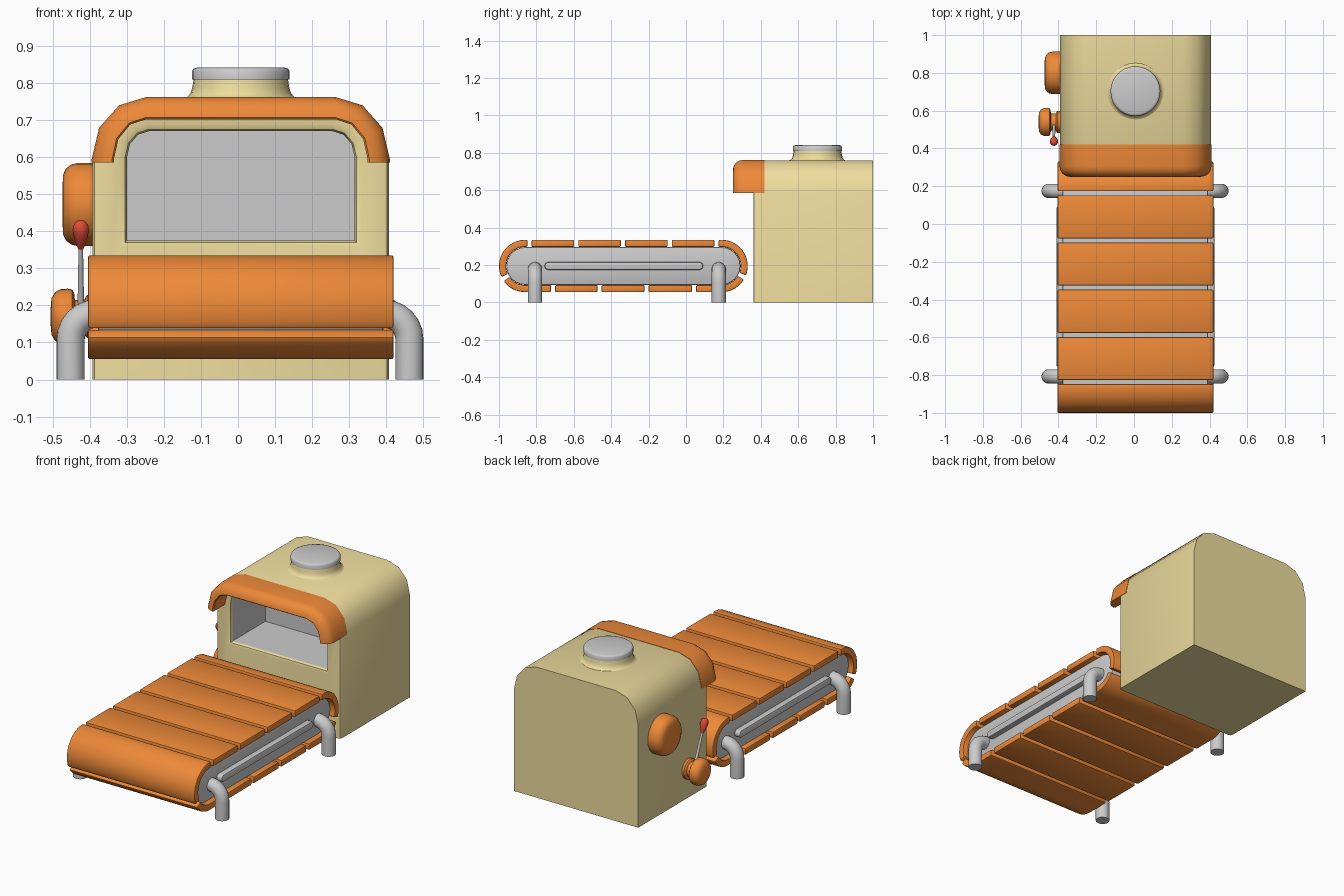
import bpy, bmesh
from math import sin, cos, pi, radians
from mathutils import Vector, Matrix

if "Cube" in bpy.data.objects:
    bpy.data.objects.remove(bpy.data.objects["Cube"])

CX = 0.0075  # centre line of the machine


def material(name, rgb):
    m = bpy.data.materials.new(name)
    m.diffuse_color = (*rgb, 1)
    m.use_nodes = True
    m.node_tree.nodes["Principled BSDF"].inputs["Base Color"].default_value = m.diffuse_color
    return m


ORANGE = material("orange", (0.85, 0.25, 0.04))
CREAM = material("cream", (0.86, 0.72, 0.34))
RED = material("red", (0.75, 0.07, 0.04))


def loft(name, rings, mat=None, caps=(True, True), flip=False, bevel=0):
    """Skin a list of closed rings that share a vertex count."""
    bm = bmesh.new()
    rows = [[bm.verts.new(p) for p in ring] for ring in rings]
    n = len(rows[0])
    for a, b in zip(rows, rows[1:]):
        for i in range(n):
            j = (i + 1) % n
            bm.faces.new((a[i], a[j], b[j], b[i]))
    if caps[0]:
        bm.faces.new(rows[0])
    if caps[1]:
        bm.faces.new(rows[-1])
    bmesh.ops.recalc_face_normals(bm, faces=bm.faces)
    if bevel:
        edges = [e for e in bm.edges if e.calc_face_angle(0) > 1]
        bmesh.ops.bevel(bm, geom=edges, offset=bevel, segments=2, profile=0.5, affect='EDGES')
    if flip:
        bmesh.ops.reverse_faces(bm, faces=bm.faces)
    mesh = bpy.data.meshes.new(name)
    bm.to_mesh(mesh)
    bm.free()
    ob = bpy.data.objects.new(name, mesh)
    bpy.context.collection.objects.link(ob)
    if mat:
        mesh.materials.append(mat)
    bpy.ops.object.select_all(action='DESELECT')
    bpy.context.view_layer.objects.active = ob
    ob.select_set(True)
    bpy.ops.object.shade_smooth_by_angle(angle=radians(42))
    return ob


def lathe(name, profile, origin, axis, mat=None, n=28):
    """Revolve (radius, height) points around an axis."""
    rot = Vector(axis).to_track_quat('Z', 'Y').to_matrix()
    rings = [[Vector(origin) + rot @ Vector((r * cos(2 * pi * i / n), r * sin(2 * pi * i / n), h))
              for i in range(n)] for r, h in profile]
    return loft(name, rings, mat)


def arch(hw, zb, zt, rx, rz, y, n=3):
    """Doorway outline: square bottom corners, rounded top corners."""
    left = [(-hw, zb)]
    for i in range(n + 1):
        a = pi / 2 * i / n
        left.append((-hw + rx - rx * cos(a), zt - rz + rz * sin(a)))
    right = [(-x, z) for x, z in reversed(left)]
    return [(CX + x, y, z) for x, z in left + right]


# Oven body with a framed opening, and its grey chamber
loft("oven_body", [
    arch(0.40, 0, 0.76, 0.145, 0.165, 1.0),
    arch(0.40, 0, 0.76, 0.145, 0.165, 0.375),
    arch(0.395, 0, 0.755, 0.14, 0.16, 0.364),
    arch(0.385, 0, 0.745, 0.13, 0.15, 0.36),
    arch(0.325, 0.358, 0.688, 0.075, 0.085, 0.36),
    arch(0.312, 0.37, 0.675, 0.065, 0.075, 0.366),
    arch(0.307, 0.375, 0.67, 0.06, 0.07, 0.38)], CREAM, caps=(True, False))
loft("oven_chamber", [arch(0.307, 0.375, 0.67, 0.06, 0.07, y) for y in (0.38, 0.68)],
     caps=(False, True), flip=True)

# Arched hood: a rounded section swept over the opening
section = [(-0.002, 0.42), (-0.002, 0.305)]
section += [(0.053 - 0.055 * cos(a), 0.305 - 0.055 * sin(a)) for a in (pi / 8, pi / 4, 3 * pi / 8, pi / 2)]
section += [(0.058, 0.255), (0.058, 0.42)]
arches = [arch(0.40 - t, 0.586, 0.76 - t, 0.145 - t, 0.165 - t, y) for t, y in section]
loft("hood", list(zip(*arches)), ORANGE)

# Chimney
lathe("chimney_base", [(0.155, 0), (0.143, 0.006), (0.135, 0.016), (0.131, 0.03), (0.127, 0.055)],
      (CX, 0.703, 0.757), (0, 0, 1), CREAM)
lathe("chimney_cap", [(0.12, 0), (0.132, 0), (0.132, 0.022), (0.128, 0.029), (0.119, 0.032)],
      (CX, 0.703, 0.809), (0, 0, 1))

# Conveyor frame and side rails
Y0, Y1, ZC, R = -0.86, 0.19, 0.195, 0.12


def stadium(name, y0, y1, r, x0, x1, bevel, n=12):
    prof = [(y1 + r * cos(a), ZC + r * sin(a)) for a in (pi * i / n - pi / 2 for i in range(n + 1))]
    prof += [(y0 - r * cos(a), ZC - r * sin(a)) for a in (pi * i / n - pi / 2 for i in range(n + 1))]
    return loft(name, [[(x, y, z) for y, z in prof] for x in (x0, x1)], bevel=bevel)


stadium("conveyor_frame", Y0, Y1, 0.101, CX - 0.385, CX + 0.385, 0.008)
for side, s in (("left", -1), ("right", 1)):
    stadium("side_rail_" + side, -0.735, 0.07, 0.021, CX + s * 0.37, CX + s * 0.418, 0.008)

# Belt slats, laid along the stadium path between the gaps
L, ARC = Y1 - Y0, pi * R
P = 2 * (L + ARC)


def belt_point(s, r):
    s %= P
    if s < L:
        return Y0 + s, ZC + r
    if s < L + ARC:
        a = (s - L) / R
        return Y1 + r * sin(a), ZC + r * cos(a)
    if s < 2 * L + ARC:
        return Y1 - (s - L - ARC), ZC - r
    a = (s - 2 * L - ARC) / R
    return Y0 - r * sin(a), ZC - r * cos(a)


gaps = [0.023 + 0.25 * i for i in range(5)] + [L + radians(116) * R]
gaps += [L + ARC + Y1 - y for y in (0.043, -0.211, -0.462, -0.711)]
gaps += [2 * L + ARC + radians(60) * R, P + 0.023]
for k, (a, b) in enumerate(zip(gaps, gaps[1:])):
    a, b = a + 0.011, b - 0.011
    straight = b < L or (a > L + ARC and b < 2 * L + ARC)
    n = 1 if straight else 14
    rings = []
    for i in range(n + 1):
        s = a + (b - a) * i / n
        (yi, zi), (yo, zo) = belt_point(s, 0.102), belt_point(s, 0.14)
        rings.append([(CX - 0.4125, yi, zi), (CX + 0.4125, yi, zi),
                      (CX + 0.4125, yo, zo), (CX - 0.4125, yo, zo)])
    loft(f"belt_slat_{k + 1}", rings, ORANGE, bevel=0.006)

# Bent tube legs
for side, s in (("left", -1), ("right", 1)):
    for place, y in (("front", -0.807), ("rear", 0.175)):
        path = [(0.457, 0, 0)]
        path += [(0.387 + 0.07 * cos(a), 0.108 + 0.07 * sin(a), a) for a in (pi / 12 * i for i in range(7))]
        path += [(0.36, 0.178, pi / 2)]
        rings = []
        for x, z, a in path:
            rings.append([(0.0055 + s * (x + 0.038 * cos(t) * cos(a)), y + 0.038 * sin(t),
                           z + 0.038 * cos(t) * sin(a)) for t in (2 * pi * i / 20 for i in range(20))])
        loft(f"leg_{place}_{side}", rings)

# Knobs and lever on the left wall
lathe("large_knob", [(0.112, 0), (0.112, 0.045), (0.108, 0.062), (0.097, 0.076), (0.08, 0.084), (0.03, 0.086)],
      (-0.388, 0.80, 0.472), (-1, 0, 0), ORANGE)
lathe("small_knob", [(0.058, 0), (0.058, 0.018), (0.053, 0.023), (0.045, 0.026), (0.045, 0.052), (0.064, 0.054),
                     (0.073, 0.06), (0.075, 0.072), (0.074, 0.09), (0.066, 0.105), (0.05, 0.115), (0.015, 0.118)],
      (-0.388, 0.54, 0.17), (-1, 0, 0), ORANGE)
base, tip = Vector((-0.424, 0.525, 0.19)), Vector((-0.424, 0.455, 0.36))
lathe("lever_rod", [(0.009, 0), (0.006, (tip - base).length)], base, tip - base, n=12)
lathe("lever_grip", [(0.007, -0.008), (0.012, 0.004), (0.019, 0.028), (0.022, 0.046), (0.02, 0.06),
                     (0.013, 0.07), (0.004, 0.074)], tip, tip - base, RED, n=16)
